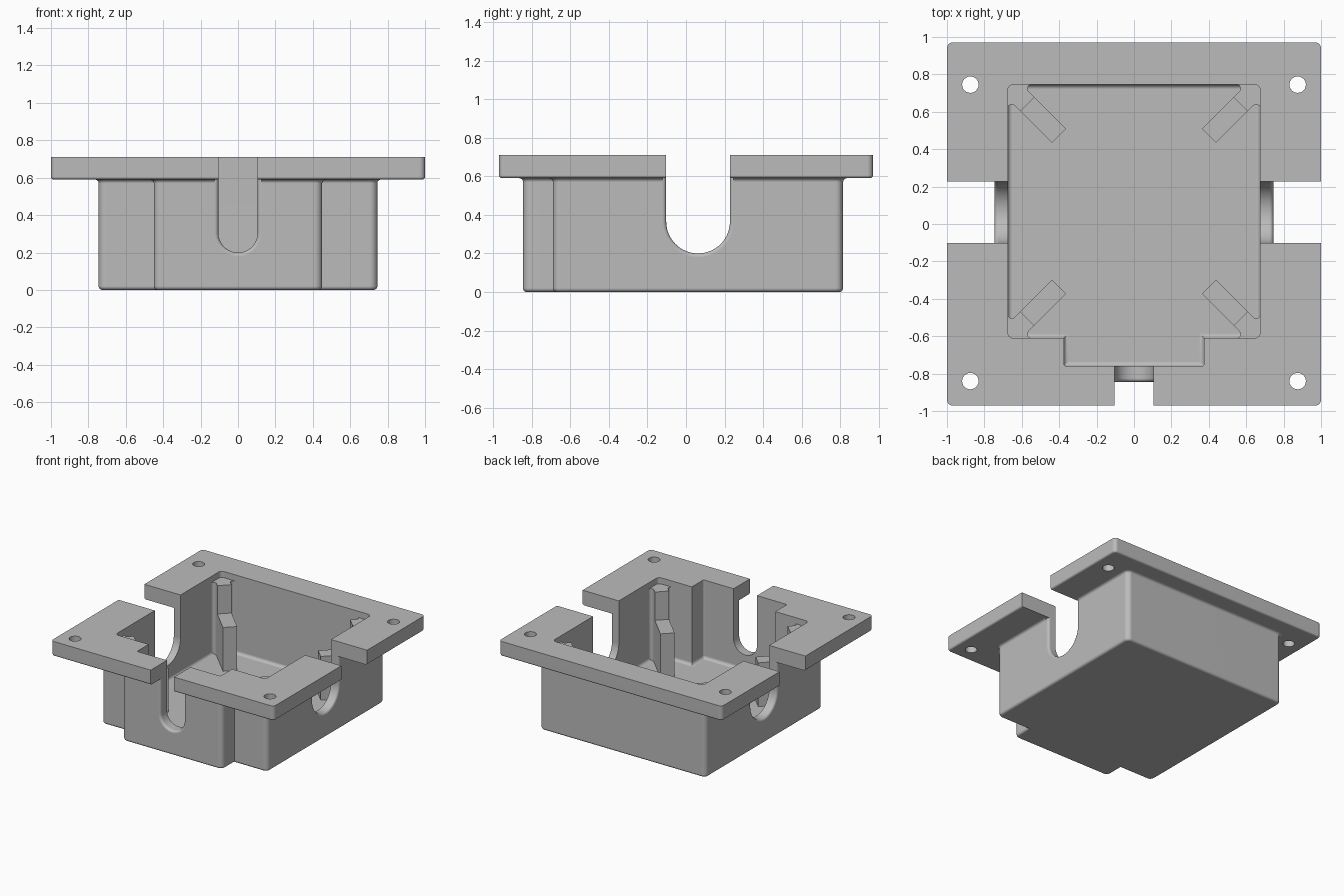
import bpy, bmesh, math
from mathutils import Vector

if "Cube" in bpy.data.objects:
    bpy.data.objects.remove(bpy.data.objects["Cube"])

grey = bpy.data.materials.new("plain_grey")
grey.use_nodes = True
grey.diffuse_color = (0.5, 0.5, 0.5, 1)
grey.node_tree.nodes["Principled BSDF"].inputs["Base Color"].default_value = grey.diffuse_color

TOP, RIM = 0.71, 0.59          # flange top and underside
FLOOR = 0.075
MID_Y = 0.0675                 # centre line of the cavity and side slots


def outline(corners, off=0.0, seg=6):
    """Counter-clockwise (x, y, radius) corners, offset outward and rounded."""
    pts, n = [], len(corners)
    for i, (x, y, r) in enumerate(corners):
        p = Vector((x, y))
        a = (p - Vector(corners[i - 1][:2])).normalized()
        b = (Vector(corners[(i + 1) % n][:2]) - p).normalized()
        na, nb = Vector((a.y, -a.x)), Vector((b.y, -b.x))
        p = p + off * (na + nb) / (1 + na.dot(nb))
        if r == 0:
            pts.append(p)
            continue
        side = 1 if a.cross(b) > 0 else -1
        r = max(r + side * off, 0.003)
        turn = a.angle(b)
        start = p - a * r * math.tan(turn / 2)
        centre = start - na * r * side
        for k in range(seg + 1):
            t = turn * k / seg
            pts.append(centre + r * (na * side * math.cos(t) + a * math.sin(t)))
    return pts


def loft(name, corners, profile, place=lambda u, v, t: (u, v, t), seg=6):
    """Stack offset outlines along a profile of (height, offset) steps."""
    bm = bmesh.new()
    rings = [[bm.verts.new(place(p.x, p.y, t)) for p in outline(corners, o, seg)]
             for t, o in profile]
    for lo, hi in zip(rings, rings[1:]):
        for i in range(len(lo)):
            bm.faces.new((lo[i - 1], lo[i], hi[i], hi[i - 1]))
    bm.faces.new(rings[0])
    bm.faces.new(rings[-1])
    bmesh.ops.recalc_face_normals(bm, faces=bm.faces)
    mesh = bpy.data.meshes.new(name)
    bm.to_mesh(mesh)
    bm.free()
    mesh.materials.append(grey)
    ob = bpy.data.objects.new(name, mesh)
    bpy.context.collection.objects.link(ob)
    return ob


ARC = [math.pi / 2 * k / 5 for k in range(6)]


def round_start(z, r):
    return [(z + r - r * math.cos(a), r * math.sin(a) - r) for a in ARC]


def flare_end(z, r):
    return [(z - r + r * math.sin(a), r - r * math.cos(a)) for a in ARC]


def rect(x0, x1, y0, y1, r):
    return [(x0, y0, r), (x1, y0, r), (x1, y1, r), (x0, y1, r)]


def stepped(w, y0, y1, pw, py, r, pr):
    """Rectangle with a narrower step projecting at the front."""
    return [(-pw, py, pr), (pw, py, pr), (pw, y0, 0), (w, y0, r),
            (w, y1, r), (-w, y1, r), (-w, y0, r), (-pw, y0, 0)]


def slot(c, r, bottom=0.2):
    return [(c - r, bottom, r * 0.999), (c + r, bottom, r * 0.999),
            (c + r, 1, 0), (c - r, 1, 0)]


def finish(ob, cutters=()):
    """Apply the cuts, then shade with crisp edges."""
    bpy.ops.object.select_all(action='DESELECT')
    bpy.context.view_layer.objects.active = ob
    ob.select_set(True)
    for c in cutters:
        m = ob.modifiers.new("cut", 'BOOLEAN')
        m.operation, m.solver, m.object = 'DIFFERENCE', 'EXACT', c
        bpy.ops.object.modifier_apply(modifier=m.name)
    bpy.ops.object.shade_smooth_by_angle(angle=math.radians(32))
    m = ob.modifiers.new("even_shading", 'WEIGHTED_NORMAL')
    m.keep_sharp = True


def along_x(u, v, t):
    return (t, u, v)


def along_front(u, v, t):
    return (u, -t, v)


# Cutters: cavity, straight slots for the flange, flared slots for the walls
cavity = loft("cavity_cutter", stepped(0.675, -0.61, 0.745, 0.375, -0.76, 0.03, 0.012),
              round_start(FLOOR, 0.025) + [(0.9, 0)])
side_shape, front_shape = slot(0.0625, 0.165), slot(0, 0.105)
flange_cuts = [cavity,
               loft("side_slot_cutter", side_shape, [(-1.2, 0), (1.2, 0)], along_x, 20),
               loft("front_slot_cutter", front_shape, [(0.65, 0), (1.2, 0)], along_front, 16)]
flare = flare_end(0.745, 0.02) + [(1.2, 0.02)]
wall_cuts = [cavity,
             loft("side_flare_cutter", side_shape,
                  [(-t, o) for t, o in reversed(flare)] + flare, along_x, 20),
             loft("front_flare_cutter", front_shape,
                  [(0.65, 0)] + flare_end(0.845, 0.02) + [(1.2, 0.02)], along_front, 16)]

# Screw holes in the four flange corners
h = 0.044
for sx in (-1, 1):
    for y in (-0.84, 0.745):
        x = sx * 0.875
        flange_cuts.append(loft("hole_cutter", rect(x - h, x + h, y - h, y + h, h * 0.999),
                                [(0.4, 0), (0.9, 0)]))

# Mounting flange and box walls
flange = loft("flange", rect(-1, 1, -0.97, 0.97, 0.03), round_start(RIM, 0.015) + [(TOP, 0)])
finish(flange, flange_cuts)
walls = loft("box_walls", stepped(0.745, -0.69, 0.815, 0.45, -0.845, 0.04, 0.04),
             round_start(0, 0.02) + flare_end(RIM, 0.02))
finish(walls, wall_cuts)

# Diagonal corner ribs: tall at the corner, stepped down toward the middle
W, TIP, STEP = 0.053, 0.387, 0.148
rib_shape = [(-0.04, 0, 0), (0.12, -0.16, 0), (0.14, -0.142, 0), (W, -W, 0.022),
             (TIP, -W, 0), (TIP, W, 0), (W, W, 0.022), (0.14, 0.142, 0), (0.12, 0.16, 0)]
rib_cutters = []
for sx, xname in ((-1, "right"), (1, "left")):
    for sy, yname in ((-1, "front"), (1, "back")):
        def corner(d, w, z):
            return (sx * (0.675 - (d + w) * math.sqrt(0.5)),
                    MID_Y + sy * (0.6775 - (d - w) * math.sqrt(0.5)), z)
        rib = loft(f"{yname}_{xname}_rib", rib_shape, [(0.05, 0), (0.66, 0)], corner)
        cut = loft("rib_step_cutter", rect(STEP, 0.5, -0.1, 0.1, 0), [(0.43, 0), (0.9, 0)], corner)
        finish(rib, [cut])
        rib_cutters.append(cut)

for c in set(flange_cuts + wall_cuts + rib_cutters):
    bpy.data.objects.remove(c)
